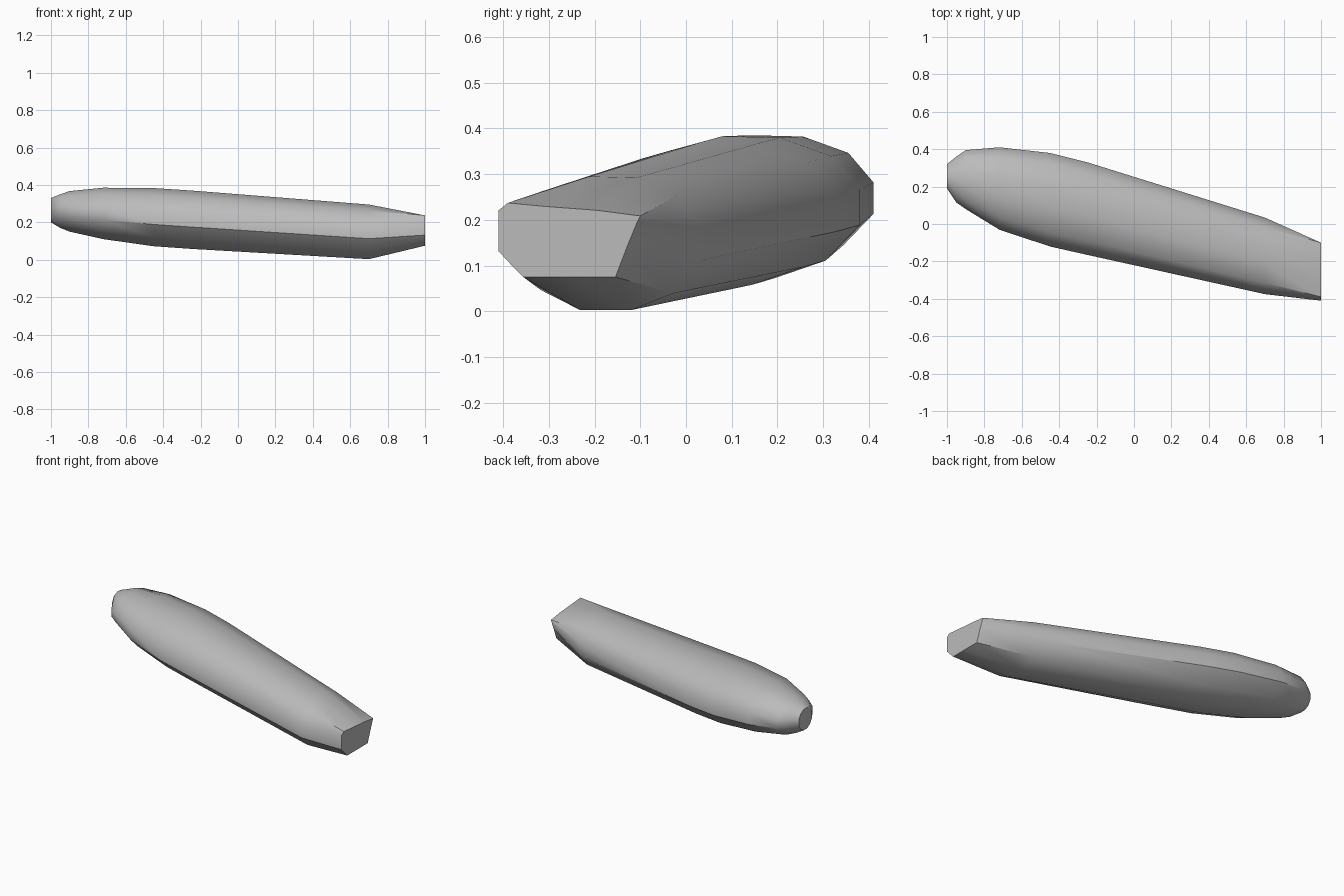
import bpy, bmesh, math
from mathutils import Vector

cube = bpy.data.objects.get("Cube")
if cube:
    bpy.data.objects.remove(cube, do_unlink=True)

grey = bpy.data.materials.new("stone grey")
grey.use_nodes = True
colour = (0.5, 0.5, 0.5, 1)
grey.diffuse_color = colour
grey.node_tree.nodes["Principled BSDF"].inputs["Base Color"].default_value = colour

# Unit cross-sections (y, z): rounded body and the angular cut end
BODY = [(1, .25), (.75, .72), (.3, .98), (-.2, 1), (-.7, .78), (-1, .2),
        (-1, -.25), (-.72, -.7), (-.3, -1), (.25, -1), (.7, -.75), (1, -.25)]
CUT = [(.96, .5), (1, .65), (.4, .8), (-.3, .9), (-.87, 1), (-1, .8),
       (-1, -.3), (-.83, -.65), (-.65, -1), (0, -1), (.65, -1), (.82, -.15)]

# Stations along the length: x, y low, y high, z low, z high
STATIONS = [(-1, .19, .32, .2, .33), (-.95, .115, .36, .17, .35),
            (-.9, .08, .395, .15, .367), (-.72, -.03, .41, .11, .385),
            (-.45, -.12, .38, .072, .383), (-.25, -.165, .33, .058, .37),
            (.7, -.375, .034, .003, .295), (1, -.41, -.1, .075, .237)]


def ring(bm, station, profile):
    x, y0, y1, z0, z1 = station
    return [bm.verts.new((x, (y0 + y1) / 2 + u * (y1 - y0) / 2,
                          (z0 + z1) / 2 + v * (z1 - z0) / 2)) for u, v in profile]


# Tapered body lofted through the stations, with flat end caps
bm = bmesh.new()
rings = [ring(bm, s, CUT if s is STATIONS[-1] else BODY) for s in STATIONS]
for a, b in zip(rings, rings[1:]):
    for i in range(len(a)):
        j = (i + 1) % len(a)
        bm.faces.new((a[i], a[j], b[j], b[i]))
bm.faces.new(rings[0])
bm.faces.new(rings[-1])
bmesh.ops.recalc_face_normals(bm, faces=bm.faces)
mesh = bpy.data.meshes.new("tapered_body")
bm.to_mesh(mesh)
bm.free()
mesh.materials.append(grey)
body = bpy.data.objects.new("tapered_body", mesh)
bpy.context.collection.objects.link(body)

# Smooth sides with crisp end faces
bpy.ops.object.select_all(action='DESELECT')
body.select_set(True)
bpy.context.view_layer.objects.active = body
bpy.ops.object.shade_smooth_by_angle(angle=math.radians(40))
